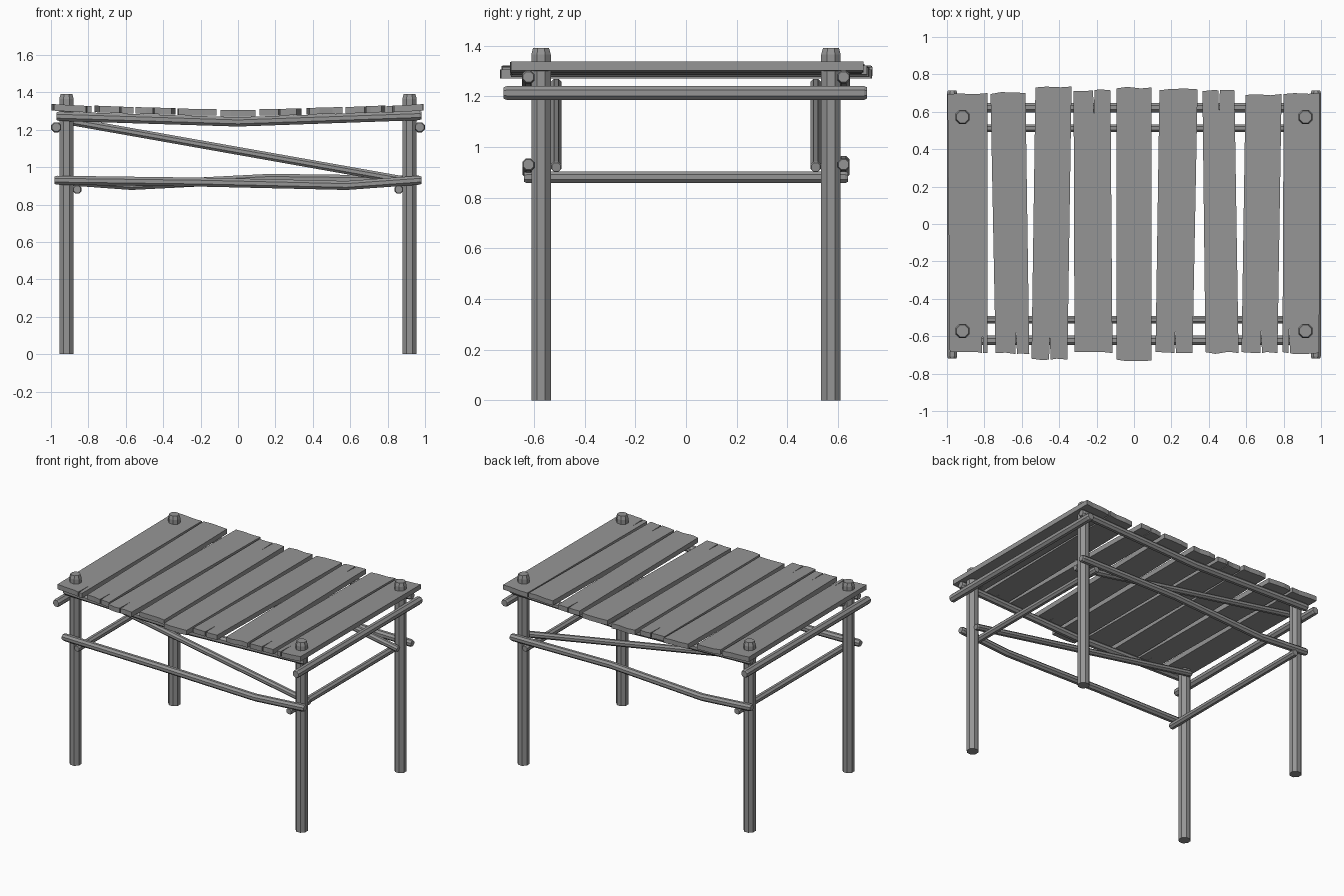
import bpy, bmesh, random
from math import cos, sin, tau
from mathutils import Vector

random.seed(4)
if "Cube" in bpy.data.objects:
    bpy.data.objects.remove(bpy.data.objects["Cube"])

wood = bpy.data.materials.new("grey_wood")
GREY = (0.3, 0.3, 0.3, 1)
wood.use_nodes = True
wood.diffuse_color = GREY
wood.node_tree.nodes["Principled BSDF"].inputs["Base Color"].default_value = GREY


def finish(name, bm):
    bmesh.ops.recalc_face_normals(bm, faces=bm.faces)
    mesh = bpy.data.meshes.new(name)
    bm.to_mesh(mesh)
    bm.free()
    mesh.materials.append(wood)
    obj = bpy.data.objects.new(name, mesh)
    bpy.context.collection.objects.link(obj)
    return obj


def pole(name, points, radius, chamfer=0.012, sides=8, foot=False):
    """Faceted pole through the points, with chamfered, slightly uneven ends."""
    pts = [Vector(p) for p in points]
    axis = (pts[-1] - pts[0]).normalized()
    turn = axis.to_track_quat("Z", "Y")
    tip = axis * chamfer
    rings = [(p, radius) for p in pts]
    rings[-1:] = [(pts[-1] - tip, radius), (pts[-1], radius * 0.82)]
    if not foot:
        rings[:1] = [(pts[0], radius * 0.82), (pts[0] + tip, radius)]
    bm = bmesh.new()
    loops = []
    for centre, r in rings:
        loop = []
        for i in range(sides):
            a = tau * (i + 0.5) / sides
            k = r * 1.04
            loop.append(bm.verts.new(centre + turn @ Vector((k * cos(a), k * sin(a), 0))))
        loops.append(loop)
    for a, b in zip(loops, loops[1:]):
        for i in range(sides):
            j = (i + 1) % sides
            bm.faces.new((a[i], a[j], b[j], b[i]))
    bm.faces.new(loops[0][::-1])
    bm.faces.new(loops[-1])
    return finish(name, bm)


def board_end(x0, x1, y, out, crack):
    """Points of one rough board end from x0 to x1, with an optional split."""
    points = [(x0, y - out * 0.005)]
    for t in (0.3, 0.7):
        points.append((x0 + (x1 - x0) * t, y + out * random.uniform(-0.008, 0.006)))
    points.append((x1, y))
    if crack is not None:
        points += [(crack - 0.004, y), (crack, y - out * 0.13), (crack + 0.004, y)]
    return sorted(points)


def board(name, front, back, y_front, y_back, crack_front, crack_back):
    outline = board_end(*front, y_front, -1, crack_front)
    outline += board_end(*back, y_back, 1, crack_back)[::-1]
    middle = sum(front + back) / 4
    # Boards follow the sagging beams, leaning toward the middle
    height = 1.27 + 0.03 * abs(middle)
    slope = 0.06 * middle
    bm = bmesh.new()
    face = bm.faces.new([bm.verts.new((x, y, height + slope * (x - middle))) for x, y in outline])
    top = bmesh.ops.extrude_face_region(bm, geom=[face])["geom"]
    moved = [v for v in top if isinstance(v, bmesh.types.BMVert)]
    bmesh.ops.translate(bm, verts=moved, vec=(0, 0, 0.035))
    return finish(name, bm)


# Corner posts and the cross rails between them
for sx, side in ((1, "left"), (-1, "right")):
    for sy, end in ((-1, "front"), (1, "back")):
        x, y = sx * 0.917, sy * 0.572
        pole(f"{end}_{side}_post", [(x, y, 0), (x, y, 1.39)], 0.04, 0.025, foot=True)
    x = sx * 0.972
    pole(f"{side}_upper_rail", [(x, -0.72, 1.213), (x, 0.715, 1.213)], 0.028)
    x = sx * 0.86
    pole(f"{side}_lower_rail", [(x, -0.64, 0.881), (x, 0.64, 0.881)], 0.024)

# Sagging deck beams, crooked lower rails and diagonal braces
for sy, end in ((-1, "front"), (1, "back")):
    y = sy * 0.622
    pole(f"{end}_deck_beam", [(-0.97, y, 1.272), (0, y, 1.242), (0.98, y, 1.276)], 0.026)
    bend = [(-0.98, 0.93), (-0.2, 0.92), (0.58, 0.902), (0.98, 0.93)]
    if sy > 0:
        bend = [(-0.97, 0.93), (-0.57, 0.902), (0.17, 0.94), (0.98, 0.93)]
    pole(f"{end}_lower_rail", [(x, y, z) for x, z in bend], 0.025)
    pole(f"{end}_brace", [(-0.92, sy * 0.512, 1.25), (0.94, sy * 0.512, 0.92)], 0.022)

# Deck boards: front span, back span, front and back ends, splits
boards = [
    ((-0.985, -0.783), (-0.997, -0.783), -0.69, 0.70, -0.81, None),
    ((-0.74, -0.56), (-0.767, -0.58), -0.695, 0.70, -0.63, None),
    ((-0.548, -0.356), (-0.527, -0.334), -0.725, 0.735, -0.45, None),
    ((-0.318, -0.115), (-0.323, -0.126), -0.69, 0.715, None, -0.215),
    ((-0.094, 0.094), (-0.094, 0.094), -0.73, 0.73, None, None),
    ((0.115, 0.313), (0.136, 0.34), -0.69, 0.72, 0.22, None),
    ((0.382, 0.559), (0.366, 0.537), -0.69, 0.715, None, 0.455),
    ((0.575, 0.767), (0.596, 0.789), -0.69, 0.695, 0.68, None),
    ((0.794, 0.99), (0.80, 0.993), -0.69, 0.70, 0.83, None),
]
for number, spec in enumerate(boards, 1):
    board(f"deck_board_{number}", *spec)
